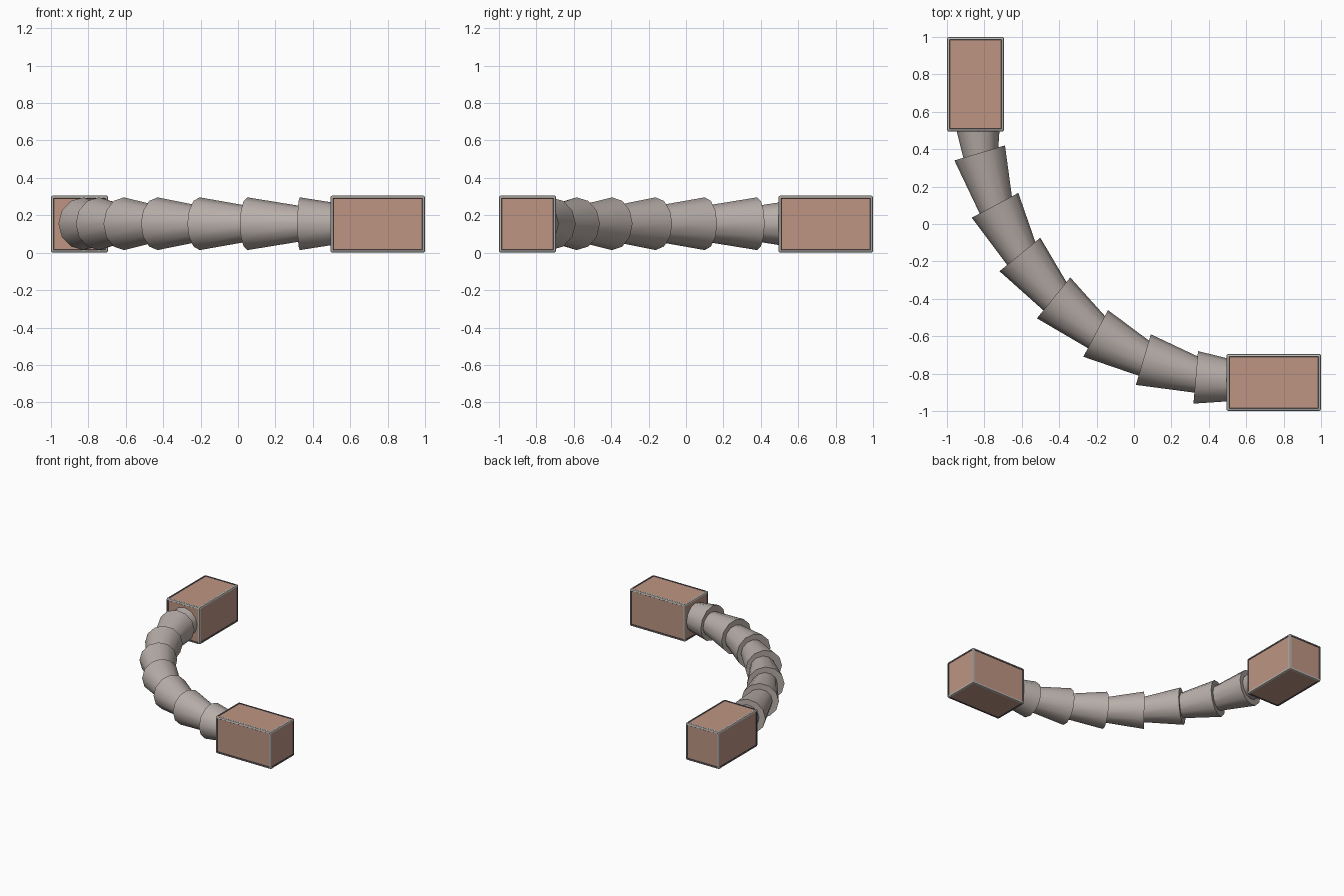
import bpy, bmesh, math
from mathutils import Vector, Matrix

if "Cube" in bpy.data.objects:
    bpy.data.objects.remove(bpy.data.objects["Cube"])


def material(name, rgb):
    m = bpy.data.materials.new(name)
    m.diffuse_color = (*rgb, 1)
    m.use_nodes = True
    m.node_tree.nodes["Principled BSDF"].inputs["Base Color"].default_value = m.diffuse_color
    return m


PANEL = material("terracotta panel", (0.51, 0.30, 0.225))
FRAME = material("pale grey frame", (0.52, 0.49, 0.46))
SEAM = material("dark seam", (0.04, 0.045, 0.08))
HORN = material("warm grey", (0.48, 0.425, 0.40))


def finish(bm, name, mats):
    bmesh.ops.recalc_face_normals(bm, faces=bm.faces)
    me = bpy.data.meshes.new(name)
    bm.to_mesh(me)
    bm.free()
    ob = bpy.data.objects.new(name, me)
    bpy.context.collection.objects.link(ob)
    for m in mats:
        me.materials.append(m)
    return ob


def end_box(name, lo, hi):
    """Box with bevelled pale edges, a dark seam and an inset panel per side."""
    lo, hi = Vector(lo), Vector(hi)
    size = hi - lo
    bm = bmesh.new()
    bmesh.ops.create_cube(bm, size=1, matrix=Matrix.Translation((lo + hi) / 2)
                          @ Matrix.Diagonal((*size, 1)))
    bmesh.ops.bevel(bm, geom=bm.edges[:], offset=0.011, segments=2,
                    profile=0.5, affect='EDGES')
    sides = [f for f in bm.faces if f.calc_area() > 0.03]
    # flat rim of the frame, then the seam sloping in to the panel
    bmesh.ops.inset_individual(bm, faces=sides, thickness=0.005, depth=0)
    seam = bmesh.ops.inset_individual(bm, faces=sides, thickness=0.004, depth=-0.004)
    for f in seam["faces"]:
        f.material_index = 1
    for f in sides:
        f.material_index = 2
    return finish(bm, name, [FRAME, SEAM, PANEL])


end_box("back_box", (-1, 0.494, 0), (-0.694, 1, 0.306))
end_box("front_box", (0.494, -1, 0), (1, -0.694, 0.306))

# Nested tapering sleeves along a quarter curve, wide ends towards the back box
LENGTH, WIDE, NARROW = 0.34, 0.141, 0.088
mouths = [(0.33, -0.82), (0.05, -0.725), (-0.205, -0.585), (-0.43, -0.395),
          (-0.61, -0.163), (-0.743, 0.10), (-0.825, 0.38), (-0.848, 0.67)]
for i, (x, y) in enumerate(mouths):
    a = math.radians(175 - 11.4 * i)
    # local z points along the curve
    rot = Matrix.Rotation(a, 4, 'Z') @ Matrix.Rotation(math.pi / 2, 4, 'Y')
    bm = bmesh.new()
    bmesh.ops.create_cone(bm, cap_ends=True, segments=12, radius1=NARROW,
                          radius2=WIDE, depth=LENGTH,
                          matrix=Matrix.Translation((x, y, 0.155)) @ rot
                          @ Matrix.Translation((0, 0, -LENGTH / 2)))
    for f in bm.faces:
        f.smooth = len(f.verts) == 4
    for e in bm.edges:
        e.smooth = all(len(f.verts) == 4 for f in e.link_faces)
    finish(bm, f"sleeve_{i + 1}", [HORN])
